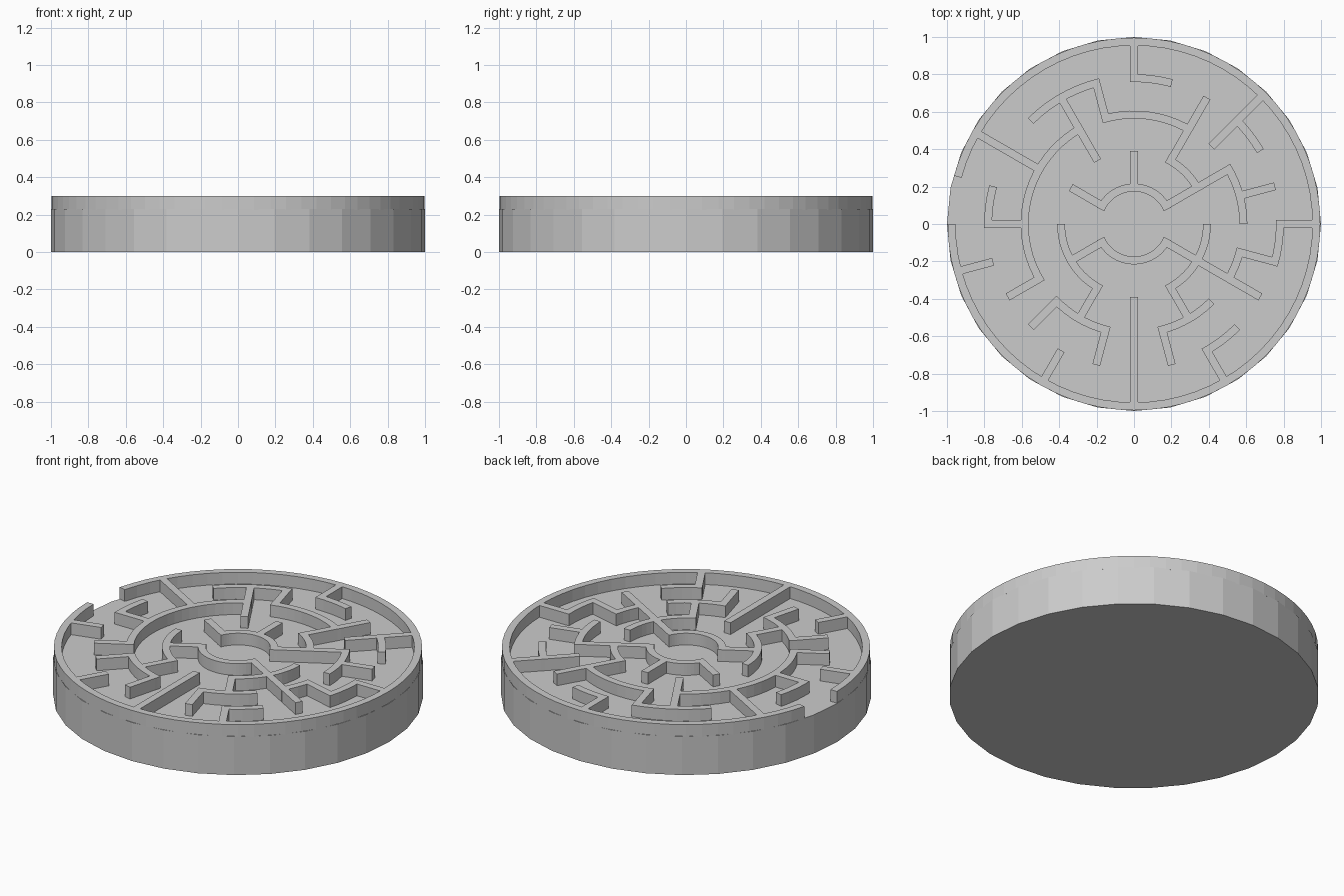
import bpy, bmesh
from math import radians, degrees, cos, sin, ceil

if "Cube" in bpy.data.objects:
    bpy.data.objects.remove(bpy.data.objects["Cube"])

STEP = 0.195          # spacing between maze rings
HALF = 0.021          # half wall thickness
Z0, Z1 = 0.225, 0.30  # wall bottom (slightly sunk in the base) and top

# Curved walls: ring number, start angle, end angle
ARCS = [
    (1, 30, 150), (1, 210, 330),
    (2, 180, 240), (2, 300, 360), (2, 30, 60),
    (3, 0, 30), (3, 60, 105), (3, 120, 210), (3, 225, 255),
    (3, 285, 315), (3, 330, 345),
    (4, 30, 45), (4, 75, 90), (4, 105, 135), (4, 165, 180),
    (4, 300, 315), (4, 345, 360),
    (5, -180, 165),
]
# Straight walls: angle, inner ring, outer ring
SPOKES = [
    (0, 4, 5), (15, 3, 4), (30, 1, 3), (45, 3, 5), (60, 2, 4),
    (90, 1, 2), (90, 4, 5), (105, 3, 4), (120, 2, 4), (150, 1, 2),
    (150, 3, 5), (180, 3, 4), (195, 4, 5), (210, 1, 2), (210, 3, 4),
    (225, 3, 4), (240, 2, 3), (240, 4, 5), (255, 3, 4), (270, 2, 5),
    (285, 3, 4), (300, 2, 3), (300, 4, 5), (330, 1, 4), (345, 3, 4),
]


def arc_at(ring, ang):
    return any(r == ring and any(a <= ang + t <= b for t in (-360, 0, 360))
               for r, a, b in ARCS)


def spoke_at(ring, ang):
    return any((s - ang) % 360 == 0 and i <= ring <= o for s, i, o in SPOKES)


def sweep(bm, sections):
    """Bridge a row of (left xy, right xy) pairs into a solid wall."""
    rows = [[bm.verts.new((*p, z)) for p, z in
             ((l, Z0), (r, Z0), (r, Z1), (l, Z1))] for l, r in sections]
    for a, b in zip(rows, rows[1:]):
        for k in range(4):
            bm.faces.new((a[k], a[(k + 1) % 4], b[(k + 1) % 4], b[k]))
    bm.faces.new(rows[0][::-1])
    bm.faces.new(rows[-1])


def finish(bm, name):
    bmesh.ops.recalc_face_normals(bm, faces=bm.faces)
    me = bpy.data.meshes.new(name)
    bm.to_mesh(me)
    bm.free()
    ob = bpy.data.objects.new(name, me)
    bpy.context.collection.objects.link(ob)
    return ob


# Round base slab with 32 flat sides
bm = bmesh.new()
n = 32
ring = [(cos(radians(360 * i / n)), sin(radians(360 * i / n))) for i in range(n)]
low = bm.faces.new([bm.verts.new((x, y, 0)) for x, y in ring])
up = bmesh.ops.extrude_face_region(bm, geom=[low])["geom"]
bmesh.ops.translate(bm, vec=(0, 0, 0.23),
                    verts=[v for v in up if isinstance(v, bmesh.types.BMVert)])
if low.is_valid is False or not any(
        all(v.co.z < 0.01 for v in f.verts) for f in bm.faces):
    bm.faces.new([v for v in bm.verts if v.co.z < 0.01])
finish(bm, "base")

# Curved walls, lengthened at corners so they fill the joint
bm = bmesh.new()
for k, a, b in ARCS:
    r = k * STEP
    ext = degrees(HALF / r)
    a0 = a - ext * spoke_at(k, a) * (k < 5)
    b0 = b + ext * spoke_at(k, b) * (k < 5)
    m = max(2, ceil((b0 - a0) / 5))
    secs = []
    for i in range(m + 1):
        t = radians(a0 + (b0 - a0) * i / m)
        secs.append([((r + d) * cos(t), (r + d) * sin(t)) for d in (-HALF, HALF)])
    sweep(bm, secs)
finish(bm, "curved_walls")

# Straight walls
bm = bmesh.new()
for ang, i, o in SPOKES:
    t = radians(ang)
    c, s = cos(t), sin(t)
    r0 = i * STEP - HALF * arc_at(i, ang)
    r1 = o * STEP + HALF * 0.9 * arc_at(o, ang)
    sweep(bm, [[(r * c - d * s, r * s + d * c) for d in (-HALF, HALF)]
               for r in (r0, r1)])
finish(bm, "straight_walls")
